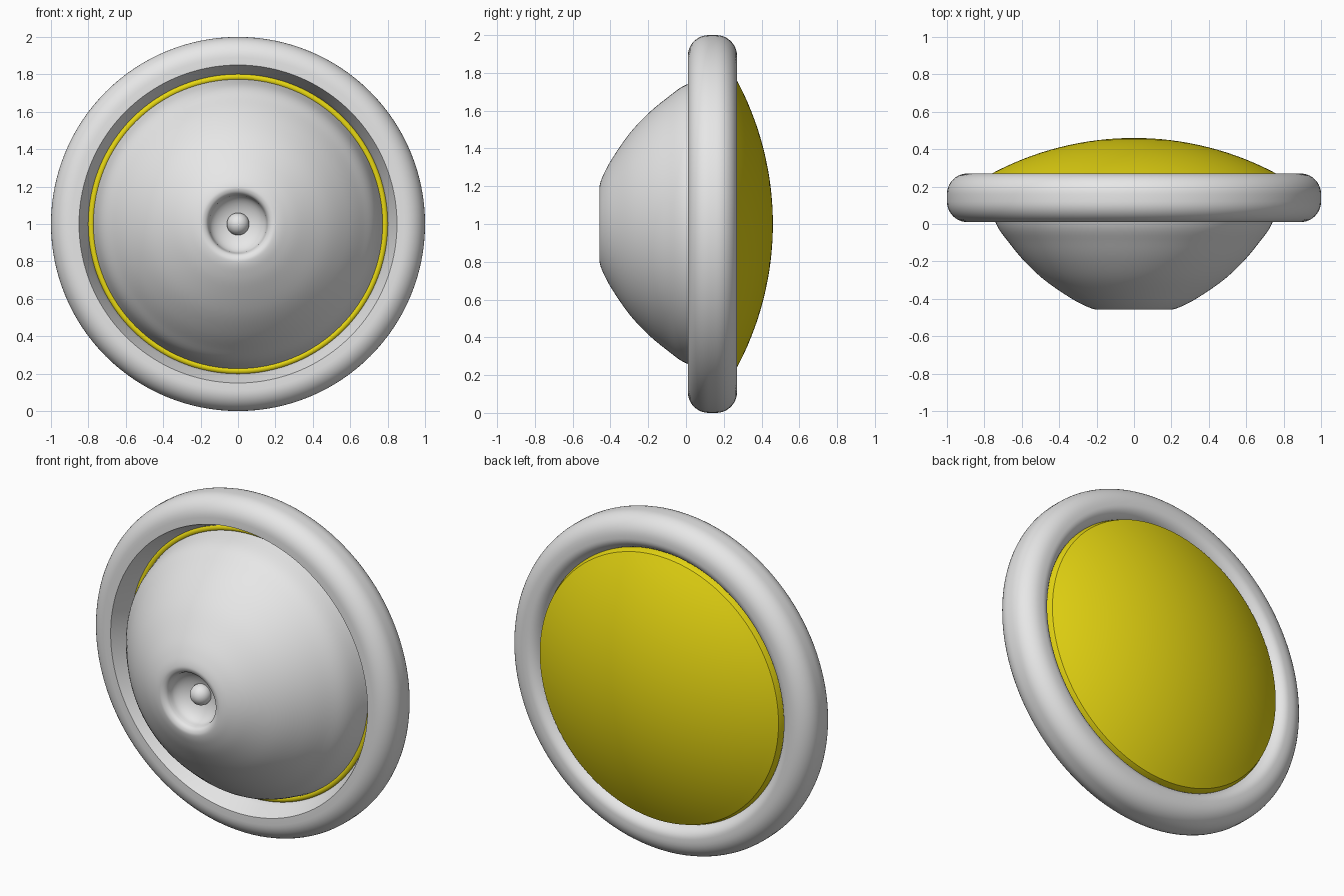
import bpy, bmesh, math
from mathutils import Vector

if "Cube" in bpy.data.objects:
    bpy.data.objects.remove(bpy.data.objects["Cube"])


def material(name, rgb):
    m = bpy.data.materials.new(name)
    m.diffuse_color = (*rgb, 1)
    m.use_nodes = True
    m.node_tree.nodes["Principled BSDF"].inputs["Base Color"].default_value = m.diffuse_color
    return m


grey = material("light grey", (0.8, 0.8, 0.8))
yellow = material("yellow", (0.8, 0.68, 0.006))


def arc(cr, cy, rr, ry, a0, a1, n=10):
    """Elliptical arc in (radius, y) space, angles in degrees."""
    return [(cr + rr * math.cos(math.radians(a0 + (a1 - a0) * i / n)),
             cy + ry * math.sin(math.radians(a0 + (a1 - a0) * i / n))) for i in range(n + 1)]


def smooth(pts, n=5):
    """Catmull-Rom curve through the points."""
    p = [Vector(q) for q in pts]
    p = [2 * p[0] - p[1]] + p + [2 * p[-1] - p[-2]]
    out = []
    for a, b, c, d in zip(p, p[1:], p[2:], p[3:]):
        for i in range(n):
            t = i / n
            out.append(0.5 * (2 * b + (c - a) * t + (2 * a - 5 * b + 4 * c - d) * t * t
                              + (3 * b - a - 3 * c + d) * t ** 3))
    return [tuple(q) for q in out] + [tuple(pts[-1])]


def lathe(name, profile, mat, closed=False, steps=128):
    """Spin a (radius, y) profile about the y axis at height 1."""
    bm = bmesh.new()
    vs = [bm.verts.new((r, y, 1)) for r, y in profile]
    es = [bm.edges.new(e) for e in zip(vs, vs[1:])]
    if closed:
        es.append(bm.edges.new((vs[-1], vs[0])))
    bmesh.ops.spin(bm, geom=vs + es, cent=(0, 0, 1), axis=(0, 1, 0),
                   angle=math.tau, steps=steps)
    bmesh.ops.remove_doubles(bm, verts=bm.verts[:], dist=0.0005)
    bmesh.ops.recalc_face_normals(bm, faces=bm.faces[:])
    me = bpy.data.meshes.new(name)
    bm.to_mesh(me)
    bm.free()
    me.materials.append(mat)
    me.shade_smooth()
    me.set_sharp_from_angle(angle=math.radians(35))
    ob = bpy.data.objects.new(name, me)
    bpy.context.collection.objects.link(ob)
    return ob


# outer rim: rounded outside and back, crisp edge on the front inner lip
rim = [(0.85, 0.01)] + arc(0.89, 0.12, 0.11, 0.11, -90, 0) \
    + arc(0.89, 0.16, 0.11, 0.11, 0, 90) \
    + arc(0.87, 0.17, 0.075, 0.10, 90, 180) \
    + [(0.797, 0.14), (0.812, 0.10)]
lathe("outer_rim", rim, grey, closed=True)

# lens: shallow spherical dome with a rounded bead as its edge
R = 1.615
dome = [(0.79 * i / 16, 0.46 - R + math.sqrt(R * R - (0.79 * i / 16) ** 2)) for i in range(17)]
lathe("lens", dome + [(0.803, 0.22)] + arc(0.785, 0.145, 0.021, 0.024, 0, -180), yellow)

# reflector bowl with a rolled lip and a concave socket at its tip
bowl = smooth([(0.78, 0.15), (0.737, 0.0), (0.668, -0.1), (0.585, -0.2), (0.478, -0.3),
               (0.34, -0.395), (0.255, -0.44), (0.205, -0.457), (0.18, -0.455),
               (0.163, -0.442), (0.155, -0.42)])
socket = arc(0, -0.42, 0.155, 0.09, 0, 90)
lathe("reflector_bowl", bowl + socket[1:], grey)

# small bulb in the socket
lathe("bulb", arc(0, -0.35, 0.06, 0.06, -90, 90, 16), grey, steps=48)
